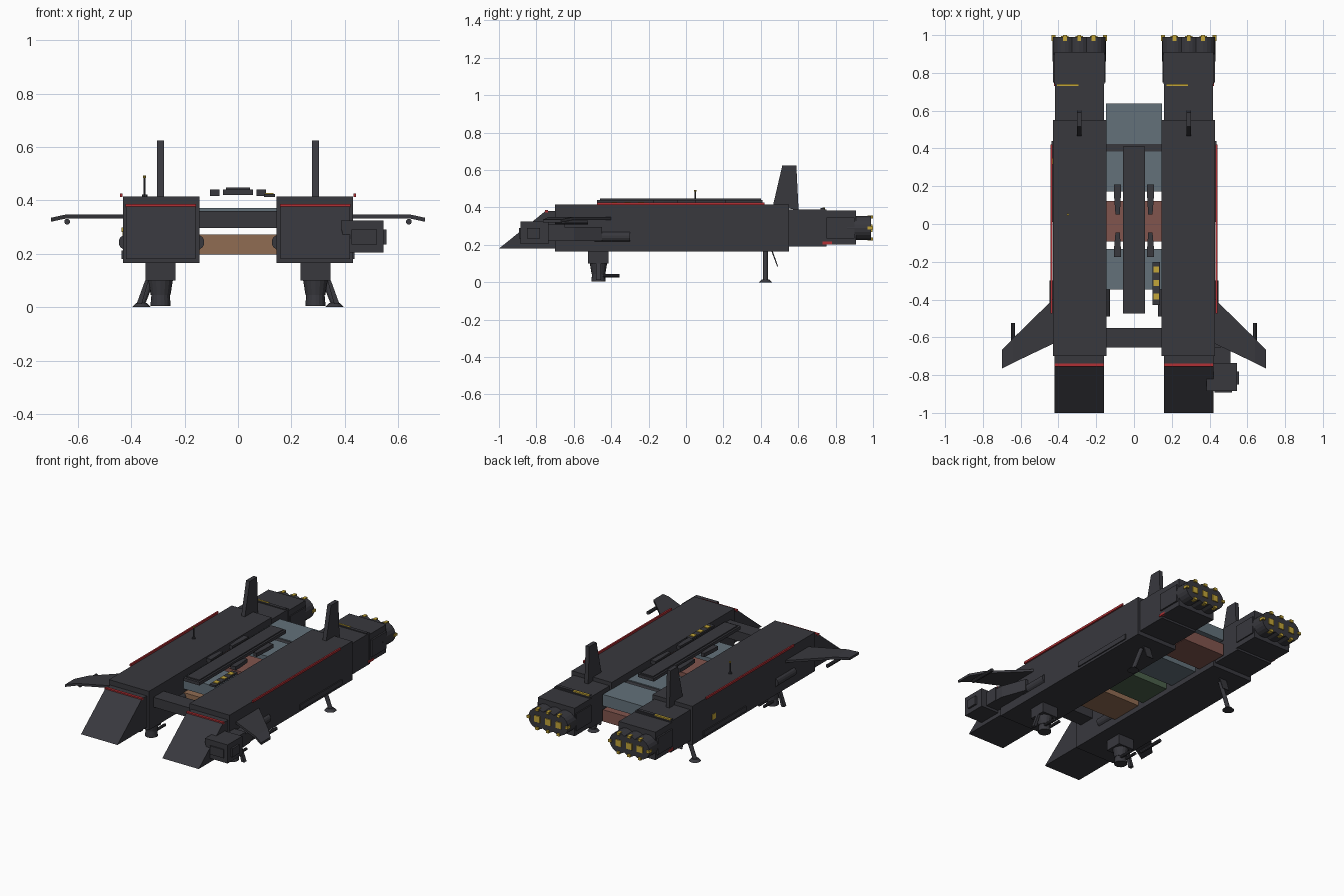
import bpy, bmesh, math
from mathutils import Vector


def mat(name, r, g, b):
    m = bpy.data.materials.new(name)
    m.diffuse_color = (r, g, b, 1)
    return m


DARK = mat("dark_grey", 0.040, 0.040, 0.048)
RED = mat("signal_red", 0.45, 0.03, 0.035)
YELLOW = mat("warning_yellow", 0.55, 0.38, 0.04)
BLUE = mat("container_blue_grey", 0.125, 0.165, 0.195)
RUST = mat("container_rust", 0.22, 0.09, 0.075)
TAN = mat("container_tan", 0.28, 0.15, 0.085)
GREEN = mat("container_green", 0.07, 0.12, 0.07)


def finish(name, bm, m):
    bmesh.ops.recalc_face_normals(bm, faces=bm.faces)
    me = bpy.data.meshes.new(name)
    bm.to_mesh(me)
    bm.free()
    me.materials.append(m)
    ob = bpy.data.objects.new(name, me)
    bpy.context.collection.objects.link(ob)
    return ob


def box(name, x0, x1, y0, y1, z0, z1, m=DARK):
    bm = bmesh.new()
    bmesh.ops.create_cube(bm, size=1)
    for v in bm.verts:
        v.co = ((x0 + x1) / 2 + v.co.x * (x1 - x0),
                (y0 + y1) / 2 + v.co.y * (y1 - y0),
                (z0 + z1) / 2 + v.co.z * (z1 - z0))
    return finish(name, bm, m)


def rod(name, a, b, r, m=DARK, r2=None, n=16):
    a, b = Vector(a), Vector(b)
    bm = bmesh.new()
    bmesh.ops.create_cone(bm, cap_ends=True, segments=n, radius1=r,
                          radius2=r if r2 is None else r2, depth=(b - a).length)
    rot = (b - a).to_track_quat('Z', 'Y')
    for v in bm.verts:
        v.co = rot @ v.co + (a + b) / 2
    return finish(name, bm, m)


def prism(name, pts, offset, m=DARK):
    """Extrude a flat 3D outline by an offset vector."""
    bm = bmesh.new()
    f = bm.faces.new([bm.verts.new(p) for p in pts])
    ext = bmesh.ops.extrude_face_region(bm, geom=[f])
    bmesh.ops.translate(bm, vec=offset,
                        verts=[v for v in ext["geom"] if isinstance(v, bmesh.types.BMVert)])
    return finish(name, bm, m)


for s, side in ((-1, "left"), (1, "right")):
    c = s * 0.29

    def part(name):
        return f"{side}_{name}"

    def mbox(name, x0, x1, *rest):
        a, b = sorted((s * x0, s * x1))
        return box(part(name), a, b, *rest)

    # main hull, wedge nose and rear block
    mbox("hull", 0.145, 0.43, -0.70, 0.55, 0.165, 0.415)
    prism(part("nose"), [(c - 0.13, y, z) for y, z in
          ((-0.69, 0.18), (-1.0, 0.18), (-0.75, 0.382), (-0.69, 0.382))], (0.26, 0, 0))
    box(part("nose_stripe"), c - 0.132, c + 0.132, -0.755, -0.738, 0.374, 0.386, RED)
    mbox("rear_block", 0.16, 0.417, 0.54, 0.75, 0.19, 0.39)
    mbox("engine_housing", 0.157, 0.42, 0.74, 0.91, 0.203, 0.383)
    mbox("housing_ridge", 0.17, 0.41, 0.72, 0.74, 0.385, 0.396)
    mbox("housing_side_plate", 0.15, 0.43, 0.75, 0.90, 0.235, 0.345)
    mbox("housing_red_mark", 0.41, 0.423, 0.73, 0.78, 0.203, 0.217, RED)
    box(part("rear_yellow_stripe"), c - 0.118, c - 0.005, 0.73, 0.742, 0.39, 0.399, YELLOW)

    # three overlapping nozzles with yellow glow plates and rim chips
    for i in (-1, 0, 1):
        nx, nz = c + i * 0.076, 0.29
        rod(part("nozzle"), (nx, 0.86, nz), (nx, 0.99, nz), 0.065, n=20)
        box(part("nozzle_core"), nx - 0.02, nx + 0.02, 0.985, 0.996, nz - 0.02, nz + 0.02, YELLOW)
        for k in range(4):
            a = k * math.pi / 2
            px, pz = nx + 0.06 * math.cos(a), nz + 0.06 * math.sin(a)
            if 0 < abs(px - c) < 0.07 and k % 2 == 0:
                continue
            box(part("nozzle_chip"), px - 0.01, px + 0.01, 0.97, 1.0, pz - 0.008, pz + 0.008, YELLOW)

    # tail fin
    prism(part("tail_fin"), [(c - 0.013, y, z) for y, z in
          ((0.465, 0.41), (0.515, 0.625), (0.59, 0.625), (0.602, 0.385))], (0.026, 0, 0))

    # swept wing with drooped tip and underslung pod
    prism(part("wing"), [(s * x, y, 0.333) for x, y in
          ((0.42, -0.39), (0.64, -0.605), (0.64, -0.735), (0.42, -0.63))], (0, 0, 0.015))
    prism(part("wing_tip"), [(s * x, y, z) for x, y, z in
          ((0.64, -0.605, 0.333), (0.70, -0.668, 0.32),
           (0.70, -0.765, 0.32), (0.64, -0.735, 0.333))], (0, 0, 0.015))
    rod(part("wing_gun"), (s * 0.64, -0.70, 0.32), (s * 0.64, -0.525, 0.32), 0.011, n=10)

    # red edge strip and lower side rail
    mbox("edge_strip", 0.432, 0.442, -0.475, 0.42, 0.413, 0.426, RED)
    mbox("side_rail", 0.425, 0.437, 0.01, 0.44, 0.18, 0.212)

    # side canisters bulging from both flanks
    for x in (0.155, 0.418):
        rod(part("side_canister"), (s * x, -0.49, 0.243), (s * x, -0.30, 0.243), 0.029, n=14)

    # front landing turret
    box(part("turret_mount"), c - 0.056, c + 0.056, -0.525, -0.415, 0.10, 0.17)
    rod(part("turret_drum"), (c, -0.468, 0.045), (c, -0.468, 0.10), 0.037, r2=0.046)
    rod(part("turret_foot"), (c, -0.468, 0.005), (c, -0.468, 0.05), 0.038, r2=0.034)
    prism(part("turret_brace"), [(c + s * x, -0.48, z) for x, z in
          ((0.045, 0.10), (0.058, 0.10), (0.09, 0.012), (0.07, 0.012))], (0, 0.025, 0))
    for dx in (-0.018, 0.018):
        rod(part("turret_barrel"), (c + dx, -0.46, 0.035), (c + dx, -0.355, 0.035), 0.009, n=10)

    # rear landing leg
    rod(part("rear_leg"), (s * 0.30, 0.425, 0.17), (s * 0.362, 0.425, 0.01), 0.013, n=12)
    rod(part("rear_foot"), (s * 0.362, 0.425, 0.0), (s * 0.362, 0.425, 0.015), 0.035, r2=0.02)
    prism(part("rear_leg_door"), [(c - 0.025, y, z) for y, z in
          ((0.455, 0.17), (0.463, 0.17), (0.492, 0.085), (0.487, 0.085))], (0.05, 0, 0))

# cross beams between the hulls
box("front_cross_beam", -0.15, 0.15, -0.655, -0.55, 0.297, 0.36)
box("rear_cross_beam", -0.15, 0.15, 0.383, 0.43, 0.31, 0.365)

# two layers of cargo containers
for y, up, low in ((-0.24, BLUE, TAN), (0.015, RUST, GREEN), (0.278, BLUE, BLUE), (0.53, BLUE, RUST)):
    box("upper_container", -0.148, 0.148, y - 0.107, y + 0.107, 0.297, 0.371, up)
    box("lower_container", -0.148, 0.148, y - 0.107, y + 0.107, 0.197, 0.273, low)

# central spine, its raised cap and clamps
box("spine", -0.057, 0.057, -0.475, 0.41, 0.421, 0.441)
box("spine_cap", -0.045, 0.045, -0.46, 0.40, 0.44, 0.448)
for s in (-1, 1):
    for y0, y1, d in ((0.05, 0.21, 1), (-0.175, -0.045, -1)):
        ya, yb = (y0, y1) if d > 0 else (y1, y0)
        ym = (ya + yb) / 2 + d * 0.01
        prism("spine_clamp", [(s * x, y, 0.416) for x, y in
              ((0.07, yb), (0.105, yb), (0.105, ym), (0.098, ya),
               (0.075, ya), (0.07, ym))], (0, 0, 0.024))

# control strip with yellow lamps
box("lamp_strip", 0.097, 0.138, -0.43, -0.20, 0.412, 0.424)
for y in (-0.24, -0.312, -0.385):
    box("lamp", 0.102, 0.133, y - 0.016, y + 0.016, 0.422, 0.428, YELLOW)

# antenna and hull marker on the left hull
rod("antenna", (-0.35, 0.05, 0.41), (-0.35, 0.05, 0.485), 0.004, n=8)
rod("antenna_base", (-0.35, 0.05, 0.41), (-0.35, 0.05, 0.422), 0.011, n=10)
rod("antenna_tip", (-0.35, 0.05, 0.484), (-0.35, 0.05, 0.493), 0.006, YELLOW, n=8)
box("hull_marker", -0.433, -0.428, 0.315, 0.35, 0.25, 0.285, YELLOW)

# sensor pod on the right hull's front
prism("sensor_head", [(x, -0.885, z) for x, z in
      ((0.41, 0.205), (0.545, 0.205), (0.545, 0.325), (0.385, 0.325), (0.385, 0.30))], (0, 0.15, 0))
box("sensor_window", 0.425, 0.52, -0.892, -0.88, 0.235, 0.29)
box("sensor_side_panel", 0.54, 0.557, -0.85, -0.78, 0.235, 0.29)
box("sensor_arm", 0.42, 0.51, -0.74, -0.65, 0.22, 0.31)
prism("sensor_fairing", [(x, y, 0.22) for x, y in
      ((0.42, -0.70), (0.51, -0.70), (0.505, -0.60), (0.45, -0.45), (0.42, -0.45))], (0, 0, 0.075))
